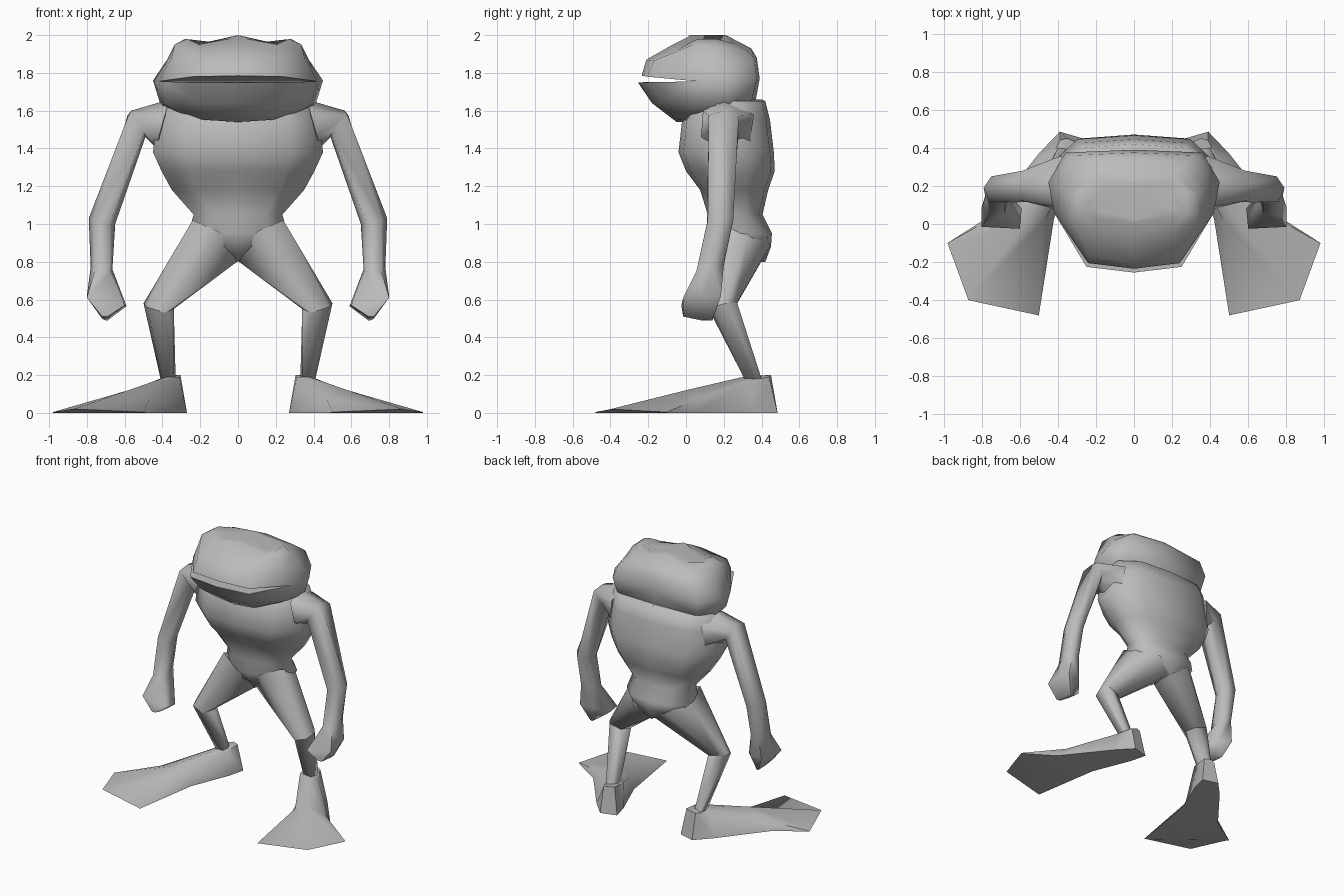
import bpy, bmesh, math

skin = bpy.data.materials.new("grey_skin")
skin.diffuse_color = (0.5, 0.5, 0.5, 1)


def finish(name, bm, angle=75):
    bmesh.ops.remove_doubles(bm, verts=bm.verts[:], dist=0.0005)
    bmesh.ops.recalc_face_normals(bm, faces=bm.faces[:])
    me = bpy.data.meshes.new(name)
    bm.to_mesh(me)
    bm.free()
    me.materials.append(skin)
    ob = bpy.data.objects.new(name, me)
    bpy.context.collection.objects.link(ob)
    bpy.ops.object.select_all(action='DESELECT')
    ob.select_set(True)
    bpy.context.view_layer.objects.active = ob
    bpy.ops.object.shade_smooth_by_angle(angle=math.radians(angle))


def loft(bm, rings, side, closed):
    """Skin a stack of point rings; closed rings get end caps."""
    vs = [[bm.verts.new((side * x, y, z)) for x, y, z in r] for r in rings]
    n = len(rings[0])
    for a, b in zip(vs, vs[1:]):
        for i in range(n if closed else n - 1):
            j = (i + 1) % n
            bm.faces.new((a[i], a[j], b[j], b[i]))
    if closed:
        bm.faces.new(vs[0])
        bm.faces.new(vs[-1])


def body(name, half_rings):
    """Centre part: half rings from front to back, mirrored and welded."""
    bm = bmesh.new()
    for s in (1, -1):
        loft(bm, half_rings, s, False)
    finish(name, bm)


def limb_pair(name, rings, angle=75):
    for s, label in ((1, "left"), (-1, "right")):
        bm = bmesh.new()
        loft(bm, rings, s, True)
        finish(label + "_" + name, bm, angle)


def centre(ys, z):
    return [(0, y, z) for y in ys]


def torso_ring(z, hw, yf, yb):
    d = yb - yf
    return [(0, yf, z), (.62 * hw, yf + .025, z), (hw, yf + .33 * d, z),
            (hw, yf + .68 * d, z), (.66 * hw, yb - .02, z), (0, yb, z)]


# torso: shoulders, chest, waist, pelvis, crotch
body("torso", [centre((.1, .15, .2, .3, .35, .4), 1.66)] +
     [torso_ring(*r) for r in (
         (1.65, .40, .05, .42), (1.55, .43, -.02, .445), (1.38, .45, -.04, .465),
         (1.28, .405, .0, .47), (1.18, .35, .075, .435), (1.05, .235, .115, .405),
         (.95, .262, .11, .455), (.88, .20, .14, .45))] +
     [centre((.2, .23, .28, .34, .39, .42), .80)])

# head: jaw, lower lip, mouth cavity, upper lip, brow, eye bumps, crown
back = [(.42, .06, 1.755), (.45, .22, 1.76), (.36, .375, 1.77), (0, .39, 1.77)]
body("head", [
    centre((-.03, .0, .08, .2, .28, .34), 1.54),
    [(0, -.05, 1.54), (.16, -.04, 1.55), (.25, .07, 1.56), (.28, .22, 1.57),
     (.24, .32, 1.60), (0, .35, 1.60)],
    [(0, -.18, 1.64), (.21, -.15, 1.64), (.385, .06, 1.63), (.41, .22, 1.63),
     (.34, .35, 1.66), (0, .37, 1.66)],
    [(0, -.255, 1.75), (.25, -.225, 1.75)] + back,
    [(0, .07, 1.755), (.24, .07, 1.755)] + back,
    [(0, -.235, 1.785), (.24, -.205, 1.78)] + back,
    [(0, -.21, 1.87), (.23, -.17, 1.865), (.355, .02, 1.87), (.375, .19, 1.87),
     (.32, .36, 1.88), (0, .375, 1.88)],
    [(0, -.07, 1.95), (.20, -.05, 1.92), (.335, .04, 1.95), (.34, .16, 1.94),
     (.26, .32, 1.92), (0, .345, 1.93)],
    [(0, .01, 1.99), (.21, .03, 1.95), (.27, .06, 1.98), (.28, .16, 1.98),
     (.20, .26, 1.955), (0, .23, 1.99)],
    [(0, .02, 2.0), (.18, .06, 1.953), (.20, .09, 1.952), (.20, .16, 1.952),
     (.15, .21, 1.965), (0, .21, 2.0)],
    centre((.02, .05, .10, .16, .20, .21), 2.0)])

# arms: shoulder root, shoulder, elbow, wrist, fist
limb_pair("arm", [
    [(.36, .20, 1.66), (.38, .36, 1.58), (.40, .34, 1.44), (.42, .20, 1.39),
     (.42, .08, 1.46), (.38, .09, 1.60)],
    [(.565, .20, 1.60), (.585, .28, 1.575), (.53, .28, 1.50), (.49, .20, 1.46),
     (.50, .12, 1.49), (.58, .12, 1.575)],
    [(.79, .19, 1.03), (.75, .25, 1.02), (.68, .24, 1.01), (.65, .17, 1.00),
     (.68, .11, 1.00), (.76, .115, 1.02)],
    [(.78, .14, .77), (.75, .20, .78), (.69, .20, .78), (.665, .13, .76),
     (.68, .055, .74), (.76, .055, .75)],
    [(.80, .09, .62), (.77, .185, .62), (.66, .165, .60), (.59, .08, .565),
     (.60, -.025, .57), (.80, -.015, .61)],
    [(.72, .09, .50), (.715, .14, .495), (.70, .14, .49), (.69, .08, .49),
     (.69, -.015, .51), (.72, -.015, .51)]])

# thighs: hip to knee
knee = [(.50, .21, .58), (.46, .27, .585), (.37, .26, .56), (.34, .18, .55),
        (.39, .13, .53), (.48, .14, .56)]
limb_pair("thigh", [
    [(.255, .33, .95), (.13, .45, .89), (.005, .40, .81), (.005, .22, .80),
     (.10, .11, .96), (.24, .17, 1.02)],
    knee])

# shins: knee to ankle
limb_pair("shin", [
    knee,
    [(.41, .36, .18), (.40, .40, .18), (.35, .40, .18), (.33, .36, .18),
     (.34, .31, .18), (.40, .31, .18)]])

# feet: heel, ankle, instep, webbed toes
limb_pair("foot", [
    [(.27, .45, 0), (.305, .43, .20), (.35, .45, .20), (.39, .44, .19), (.39, .485, 0)],
    [(.30, .33, 0), (.31, .31, .19), (.38, .30, .19), (.44, .34, .17), (.50, .37, 0)],
    [(.42, .03, 0), (.47, .02, .07), (.58, .0, .12), (.69, .06, .075), (.76, .04, 0)],
    [(.50, -.48, 0), (.50, -.48, .004), (.87, -.40, .02), (.98, -.10, .004), (.98, -.10, 0)]],
    60)
